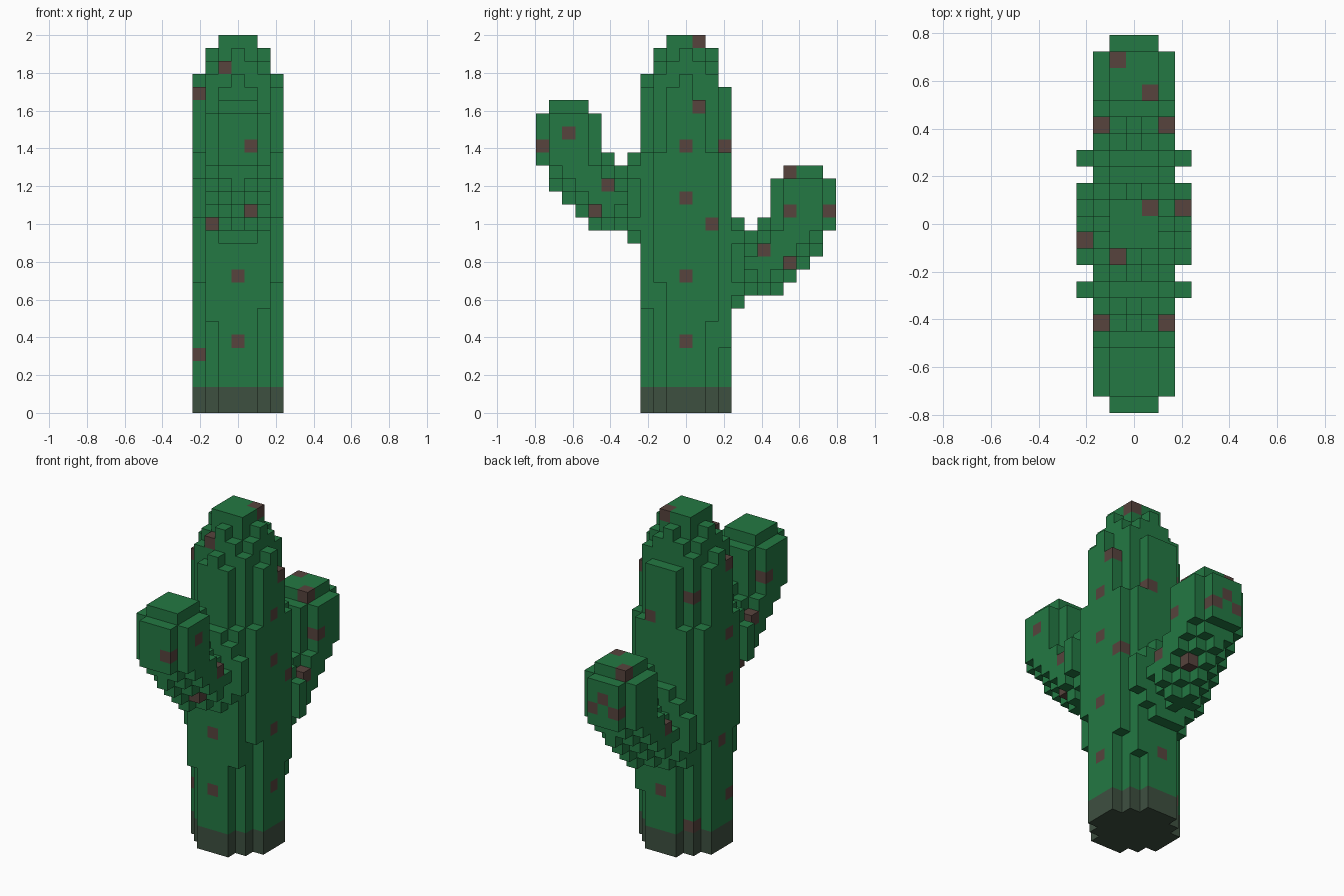
import bpy, bmesh
from mathutils import Vector

cube = bpy.data.objects.get("Cube")
if cube:
    bpy.data.objects.remove(cube, do_unlink=True)

V = 2 / 29  # edge of one block


def material(name, rgb):
    m = bpy.data.materials.new(name)
    m.use_nodes = True
    m.diffuse_color = (*rgb, 1)
    bsdf = next(n for n in m.node_tree.nodes if n.type == 'BSDF_PRINCIPLED')
    bsdf.inputs["Base Color"].default_value = (*rgb, 1)
    bsdf.inputs["Roughness"].default_value = 0.9
    return m


MATS = [material("cactus green", (0.017, 0.190, 0.056)),
        material("thorn brown", (0.095, 0.057, 0.047)),
        material("root grey green", (0.048, 0.080, 0.051))]
GREEN, BROWN, GREY = range(3)

cells = {}   # (x, y, z) -> part name
paint = {}   # (x, y, z) -> material index


def fill(part, x, y, z):
    cells.setdefault((x, y, z), part)


def disc(part, z, r2):
    for x in range(-3, 4):
        for y in range(-3, 4):
            if x * x + y * y <= r2:
                fill(part, x, y, z)


# Trunk: round column that narrows to a stepped dome
for z in range(29):
    r2 = 10 if z < 25 else {25: 9, 26: 5, 27: 4, 28: 2}[z]
    disc("root_band" if z < 2 else "trunk", z, r2)
for gone in ((0, 3, 25), (3, 1, 24)):
    cells.pop(gone)

# Swollen middle of the trunk: extra corner blocks, each starting at its own height
for x, y, start in ((-3, -2, 10), (-2, -3, 7), (2, -3, 8), (3, -2, 10),
                    (2, 3, 5), (3, 2, 7), (-2, 3, 8), (-3, 2, 10)):
    for z in range(start, 20):
        fill("trunk", x, y, z)


# Arms: collar disc on the trunk, then balls swept outwards and up
def arm(part, side, drop):
    for x in range(-3, 4):
        for k in range(-3, 4):
            if x * x + k * k <= 10:
                fill(part, x, side * 4, 16 + k - drop)
    for cy, cz, r2 in ((6, 16, 5), (7, 17, 5), (8, 18, 5), (9, 20, 6), (9, 21, 6)):
        for x in range(-2, 3):
            for j in range(-2, 3):
                for k in range(-2, 3):
                    if x * x + j * j + k * k <= r2:
                        fill(part, x, side * (cy + j), cz + k - drop)


arm("front_arm", -1, 0)
arm("back_arm", 1, 5)


# Thorns: paint the outermost block met along an axis
def thorn(axis, sign, a, b):
    others = [i for i in range(3) if i != axis]
    hits = [c for c in cells if c[others[0]] == a and c[others[1]] == b]
    if hits:
        paint[max(hits, key=lambda c: sign * c[axis])] = BROWN


for a, b in ((-3, 24), (-1, 26), (-3, 4), (1, 20), (1, 15), (-2, 14), (0, 10), (0, 5)):
    thorn(1, -1, a, b)
for a, b in ((0, 5), (0, 16), (-1, 15)):
    thorn(1, 1, a, b)
for a, b in ((1, 28), (1, 23), (3, 20), (0, 20), (-9, 21), (-6, 17), (0, 16), (2, 14),
             (0, 10), (8, 15), (11, 15), (6, 12), (8, 11), (0, 5)):
    thorn(0, 1, a, b)
for a, b in ((0, 9), (-1, 14), (-1, 18), (2, 22), (2, 2), (6, 12), (-8, 20), (-6, 17)):
    thorn(0, -1, a, b)
for a, b in ((-1, 10), (1, 8)):
    thorn(2, 1, a, b)


# Mesh each part from the exposed block sides
def build(part):
    bm = bmesh.new()
    verts = {}
    for c in [c for c, p in cells.items() if p == part]:
        for axis in range(3):
            for sign in (-1, 1):
                n = list(c)
                n[axis] += sign
                if tuple(n) in cells:
                    continue
                u, w = (axis + 1) % 3, (axis + 2) % 3
                quad = []
                for du, dw in ((-1, -1), (1, -1), (1, 1), (-1, 1)):
                    p = [2 * k for k in c]
                    p[axis] += sign
                    p[u] += du
                    p[w] += dw
                    key = tuple(p)
                    if key not in verts:
                        verts[key] = bm.verts.new(Vector((p[0], p[1], p[2] + 1)) * V / 2)
                    quad.append(verts[key])
                face = bm.faces.new(quad if sign > 0 else quad[::-1])
                face.material_index = paint.get(c, GREY if part == "root_band" else GREEN)
    mesh = bpy.data.meshes.new(part)
    bm.to_mesh(mesh)
    bm.free()
    for m in MATS:
        mesh.materials.append(m)
    bpy.context.collection.objects.link(bpy.data.objects.new(part, mesh))


for part in ("root_band", "trunk", "front_arm", "back_arm"):
    build(part)
